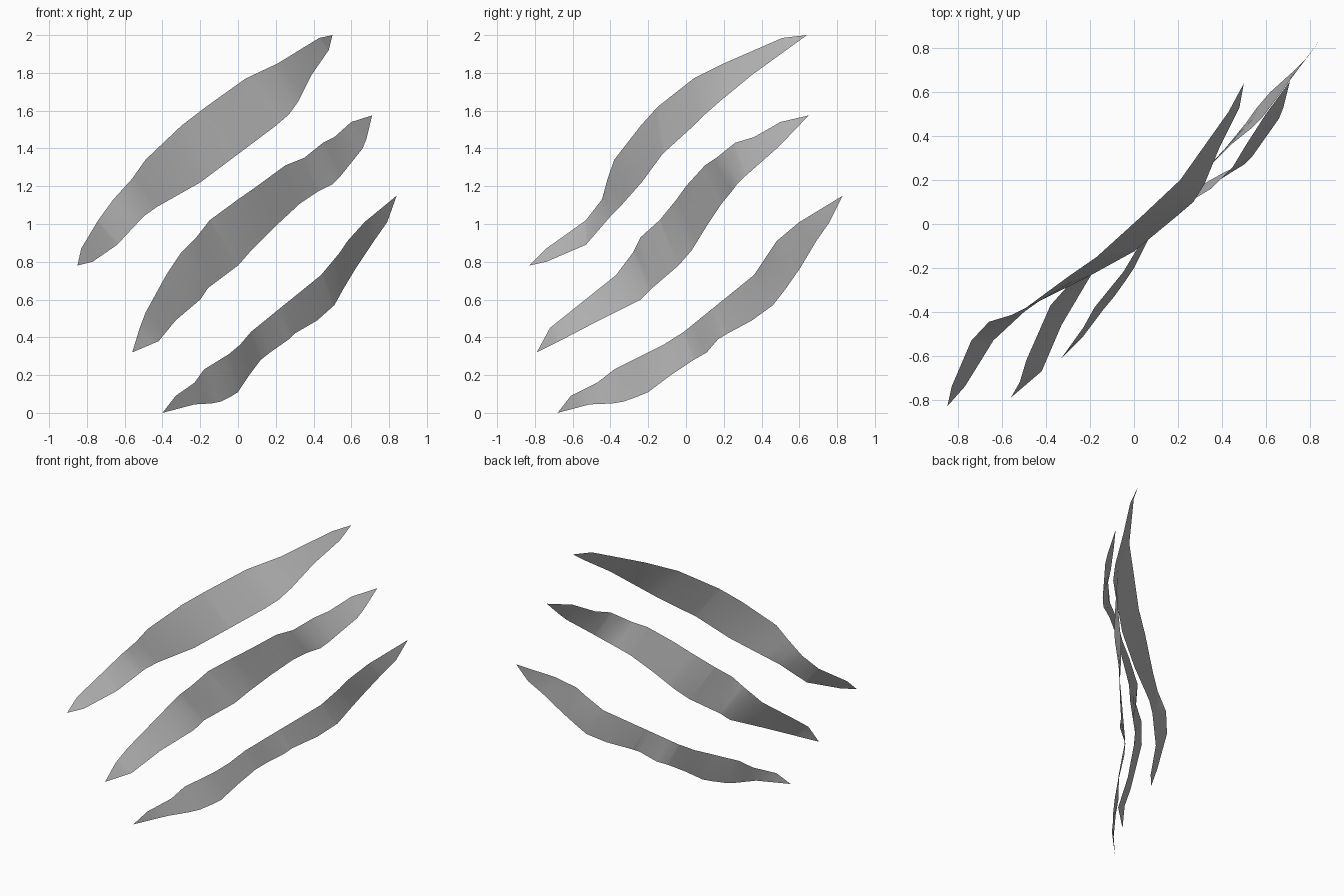
import bpy
from mathutils import Vector

grey = bpy.data.materials.new("mid grey")
grey.diffuse_color = (0.48, 0.48, 0.48, 1)


def params(pts):
    """Fraction of the edge length reached at each point."""
    d = [0.0]
    for a, b in zip(pts, pts[1:]):
        d.append(d[-1] + (b - a).length)
    return [v / d[-1] for v in d]


def sample(pts, ts, t):
    """Point on an edge at fraction t."""
    for i in range(len(pts) - 1):
        if t <= ts[i + 1]:
            return pts[i].lerp(pts[i + 1], (t - ts[i]) / (ts[i + 1] - ts[i]))
    return pts[-1].copy()


def ribbon(name, start, upper, lower, end):
    """Thin curved sheet spanning an upper and a lower edge that meet at both tips."""
    edges = [[Vector(p) for p in [start] + e + [end]] for e in (lower, upper)]
    ts = [params(e) for e in edges]
    stations = []
    for t in sorted(ts[0][1:-1] + ts[1][1:-1]):
        if not stations or t - stations[-1] > 0.002:
            stations.append(t)
    verts, faces, rows = [Vector(start), Vector(end)], [], 3
    for t in stations:
        lo, up = (sample(e, s, t) for e, s in zip(edges, ts))
        verts += [lo.lerp(up, k / (rows - 1)) for k in range(rows)]
    last = len(stations) - 1
    vid = lambda i, k: 2 + i * rows + k
    for k in range(rows - 1):
        faces.append((0, vid(0, k), vid(0, k + 1)))
        for i in range(last):
            faces.append((vid(i, k), vid(i + 1, k), vid(i + 1, k + 1), vid(i, k + 1)))
        faces.append((vid(last, k), 1, vid(last, k + 1)))
    me = bpy.data.meshes.new(name)
    me.from_pydata(verts, [], faces)
    me.materials.append(grey)
    me.shade_smooth()
    bpy.context.collection.objects.link(bpy.data.objects.new(name, me))


# Top slash
ribbon("top_slash", (-.85, -.83, .78),
       [(-.83, -.74, .87), (-.74, -.53, 1.02), (-.66, -.445, 1.13), (-.56, -.415, 1.24),
        (-.49, -.38, 1.34), (-.30, -.24, 1.52), (-.17, -.15, 1.62), (.04, .04, 1.77),
        (.21, .20, 1.85), (.43, .51, 1.985)],
       [(-.77, -.74, .80), (-.64, -.53, .89), (-.50, -.40, 1.04), (-.43, -.35, 1.09),
        (-.20, -.235, 1.22), (0, -.125, 1.37), (.20, .04, 1.52), (.27, .10, 1.58),
        (.32, .18, 1.65), (.39, .35, 1.79), (.48, .53, 1.92)],
       (.50, .64, 2.0))

# Middle slash
ribbon("middle_slash", (-.56, -.79, .32),
       [(-.52, -.72, .45), (-.49, -.62, .53), (-.38, -.37, .73), (-.30, -.28, .85),
        (-.22, -.24, .93), (-.15, -.14, 1.02), (0, -.05, 1.13), (.10, 0, 1.20),
        (.25, .10, 1.31), (.35, .16, 1.35), (.45, .26, 1.43), (.51, .36, 1.46),
        (.60, .50, 1.54)],
       [(-.42, -.67, .38), (-.33, -.46, .49), (-.20, -.24, .60), (-.16, -.18, .66),
        (0, -.04, .78), (.07, .03, .86), (.20, .11, .99), (.33, .19, 1.11),
        (.42, .24, 1.17), (.50, .27, 1.21), (.54, .31, 1.25), (.66, .48, 1.40),
        (.68, .53, 1.45)],
       (.71, .65, 1.575))

# Bottom slash
ribbon("bottom_slash", (-.40, -.68, 0),
       [(-.33, -.61, .09), (-.23, -.47, .16), (-.18, -.38, .23), (-.05, -.22, .31),
        (.01, -.12, .36), (.07, -.01, .43), (.23, .15, .56), (.44, .36, .73),
        (.54, .44, .85), (.58, .48, .91), (.67, .60, 1.01)],
       [(-.23, -.51, .045), (-.14, -.39, .05), (-.09, -.33, .06), (-.04, -.26, .085),
        (0, -.20, .11), (.06, -.08, .20), (.12, .04, .28), (.17, .11, .32),
        (.27, .17, .39), (.30, .22, .42), (.42, .35, .49), (.51, .46, .57),
        (.56, .53, .66), (.62, .60, .76), (.72, .69, .91), (.79, .76, 1.01)],
       (.84, .83, 1.15))
